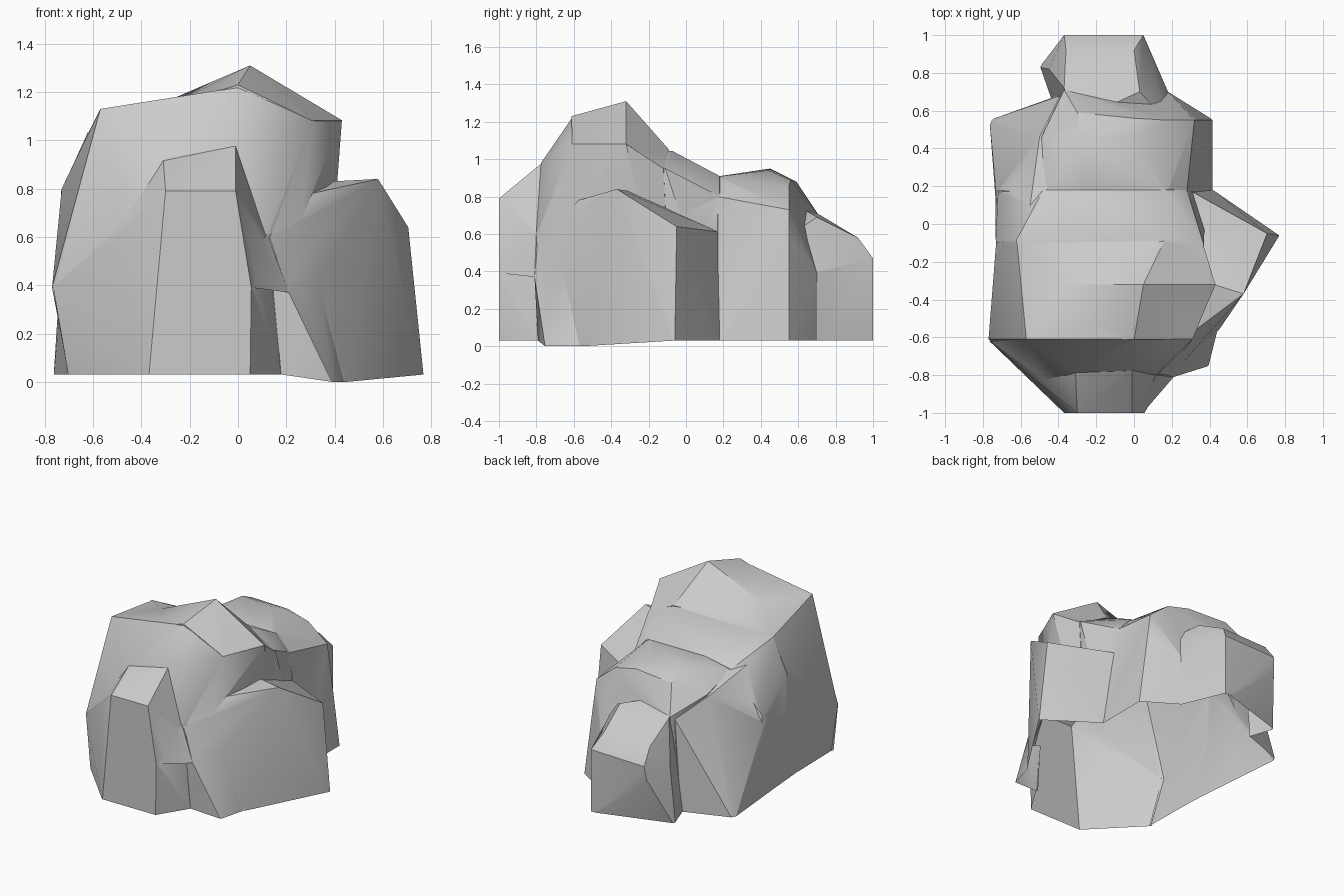
import bpy, bmesh, math

parts = []


def boulder(name, base, upper):
    """Faceted convex rock from a ground outline (x, y) and upper corners (x, y, z)."""
    sink = 0.02 - 0.003 * len(parts)
    bm = bmesh.new()
    for x, y in base:
        bm.verts.new((x, y, sink))
    for p in upper:
        bm.verts.new(p)
    res = bmesh.ops.convex_hull(bm, input=bm.verts[:])
    junk = [v for v in set(res["geom_interior"] + res["geom_unused"])
            if isinstance(v, bmesh.types.BMVert)]
    bmesh.ops.delete(bm, geom=junk, context='VERTS')
    bmesh.ops.recalc_face_normals(bm, faces=bm.faces[:])
    me = bpy.data.meshes.new(name)
    bm.to_mesh(me)
    bm.free()
    ob = bpy.data.objects.new(name, me)
    bpy.context.collection.objects.link(ob)
    parts.append(ob)


# Tall main hump, its front sloping down to the slab
boulder("rock",
        [(-.69, -.65), (-.70, -.05), (.18, -.78), (.35, -.08)],
        [(-.77, -.61, .39), (-.73, -.10, .80), (-.47, -.84, .62), (.12, -.80, .61),
         (-.31, -.785, .93), (-.01, -.775, .98), (-.57, -.61, 1.13), (0, -.61, 1.22),
         (.31, -.61, 1.08), (.43, -.32, 1.08), (.39, -.33, .84), (-.37, -.32, 1.13),
         (-.62, -.09, 1.03), (.15, -.08, 1.04), (.37, -.12, .95)])

# Peak on the hump
boulder("peak", [],
        [(-.31, -.609, 1.13), (0, -.612, 1.23), (.308, -.609, 1.081), (-.37, -.32, 1.13),
         (.05, -.32, 1.31), (.432, -.32, 1.082), (.16, -.09, 1.05), (.36, -.13, .95),
         (-.25, -.15, 1.03), (0, -.5, .9)])

# Slab projecting at the front
boulder("front_slab",
        [(-.37, -1), (.05, -1), (.18, -.79), (-.70, -.66), (0, -.5)],
        [(-.30, -1, .79), (-.01, -1, .79), (.055, -1, .39), (-.31, -.78, .92),
         (-.01, -.77, .98), (.12, -.79, .60), (-.765, -.62, .39), (-.48, -.86, .62),
         (-.2, -.6, .9)])

# Low boulder on the right, with a toe and a bridge to the slab
boulder("right_boulder",
        [(.18, -.78), (.45, -.56), (.77, -.06), (.42, .18), (.1, .15), (.05, -.7)],
        [(.21, -.79, .37), (.13, -.80, .60), (.26, -.61, .77), (.58, -.37, .84),
         (.39, -.31, .83), (.705, -.05, .64), (.705, -.05, .40), (.29, .18, .61),
         (.1, -.3, .8)])
boulder("right_toe",
        [(.18, -.79), (.40, -.75), (.45, -.55), (.2, -.5)],
        [(.21, -.81, .37), (.13, -.79, .59), (.27, -.60, .74), (.2, -.5, .6)])
boulder("bridge", [],
        [(.055, -.99, .39), (.21, -.81, .37), (.12, -.80, .61), (0, -.8, .5),
         (.03, -.97, .5), (.15, -.7, .4)])

# Saddle sloping down behind the hump
boulder("saddle",
        [(-.69, -.35), (.3, -.35), (-.735, .25), (.38, .19), (-.4, .4), (.2, .4)],
        [(-.71, -.35, .74), (-.60, -.3, 1.02), (.25, -.3, 1.03), (-.732, -.08, .79),
         (-.622, -.085, 1.033), (.15, -.075, 1.045), (.37, -.11, .95),
         (-.48, .18, .87), (-.28, .18, .91), (.18, .18, .91), (.28, .18, .80),
         (-.72, .17, .60)])

# Rear shoulder, right and left halves; the right wall flares out at the ground
boulder("rear_shoulder",
        [(.42, .17), (.42, .55), (.18, .70), (-.40, .68), (-.4, 0), (.2, 0)],
        [(.30, .17, .60), (.34, .55, .59), (.28, .17, .80), (.32, .55, .73),
         (.18, .15, .905), (-.28, .15, .905), (-.28, .45, .95), (-.04, .44, .94),
         (.17, .55, .85), (0, .56, .89), (-.30, .59, .88), (-.47, .15, .865),
         (-.49, .46, .80), (-.37, .71, .70), (.18, .70, .39)])
boulder("left_shoulder",
        [(-.765, .55), (-.62, .58), (-.43, .67), (-.69, -.3), (-.2, 0), (-.2, .6)],
        [(-.73, .16, .55), (-.49, .17, .86), (-.50, .46, .79), (-.39, .68, .68),
         (-.2, .3, .84), (-.70, -.3, .72), (-.58, -.12, .95)])

# Small block at the back, undercut on its left
boulder("back_block",
        [(-.50, .83), (.05, 1), (.18, .70), (-.42, .6), (.1, .5)],
        [(-.37, 1, .46), (-.38, .985, .36), (.05, 1, .47), (-.36, .92, .57),
         (0, .92, .58), (-.37, .72, .70), (.03, .70, .69), (.18, .70, .40),
         (-.45, .82, .40), (.17, .55, .59), (-.3, .55, .78)])

# Fuse everything into one shell
rock = parts[0]
for other in parts[1:]:
    mod = rock.modifiers.new("fuse", 'BOOLEAN')
    mod.operation = 'UNION'
    mod.solver = 'EXACT'
    mod.object = other
dg = bpy.context.evaluated_depsgraph_get()
fused = bpy.data.meshes.new_from_object(rock.evaluated_get(dg))
rock.modifiers.clear()
rock.data = fused
for other in parts[1:]:
    bpy.data.objects.remove(other)

# Open underside, dipping slightly at the front right
bm = bmesh.new()
bm.from_mesh(fused)
bmesh.ops.bisect_plane(bm, geom=bm.verts[:] + bm.edges[:] + bm.faces[:],
                       plane_co=(0, 0, .03), plane_no=(0, 0, 1), clear_inner=True)
for v in bm.verts:
    if v.co.z < .04 and v.co.x > .35 and v.co.y < -.5:
        v.co.z = 0
bm.to_mesh(fused)
bm.free()

bpy.context.view_layer.objects.active = rock
rock.select_set(True)
bpy.ops.object.shade_smooth_by_angle(angle=math.radians(30))
